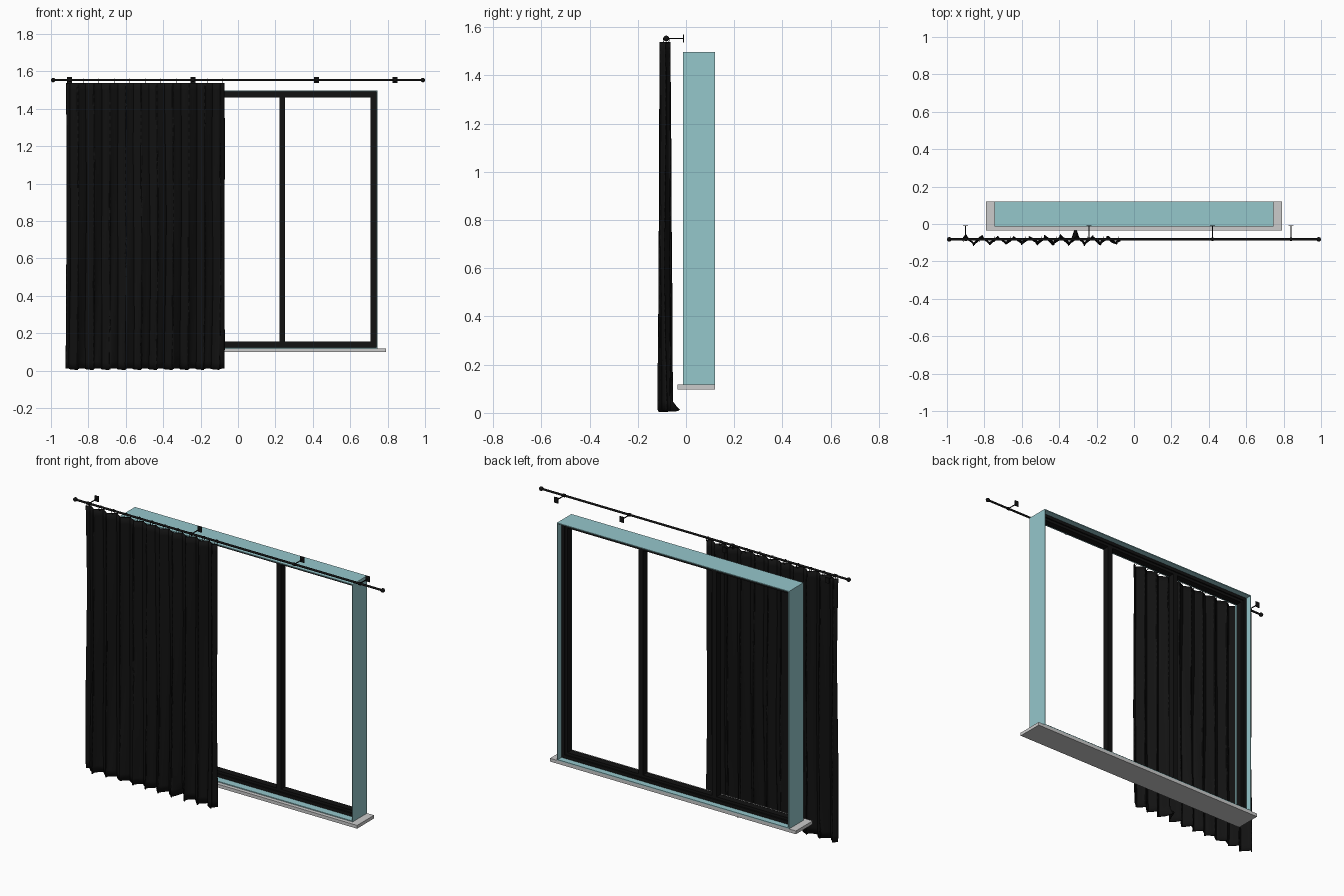
import bpy, bmesh, math
from mathutils import Vector

if "Cube" in bpy.data.objects:
    bpy.data.objects.remove(bpy.data.objects["Cube"])


def material(name, rgb):
    m = bpy.data.materials.new(name)
    m.diffuse_color = (*rgb, 1)
    m.use_nodes = True
    m.node_tree.nodes["Principled BSDF"].inputs["Base Color"].default_value = m.diffuse_color
    return m


BLACK = material("black", (0.006, 0.006, 0.006))
TEAL = material("pale_teal", (0.30, 0.57, 0.60))


def finish(name, bm, mat=None, smooth=False):
    bmesh.ops.recalc_face_normals(bm, faces=bm.faces)
    me = bpy.data.meshes.new(name)
    bm.to_mesh(me)
    bm.free()
    ob = bpy.data.objects.new(name, me)
    bpy.context.collection.objects.link(ob)
    if mat:
        me.materials.append(mat)
    if smooth:
        me.shade_smooth()
    return ob


def box(name, x0, x1, y0, y1, z0, z1, mat=None):
    bm = bmesh.new()
    bmesh.ops.create_cube(bm, size=1)
    for v in bm.verts:
        v.co = Vector((x1 if v.co.x > 0 else x0,
                       y1 if v.co.y > 0 else y0,
                       z1 if v.co.z > 0 else z0))
    return finish(name, bm, mat)


def frame(name, x0, x1, z0, z1, y0, y1, t, mat):
    """Rectangular ring in the xz plane with wall thickness t."""
    bm = bmesh.new()
    loops = []
    for y, d in ((y0, 0), (y1, 0), (y1, t), (y0, t)):
        loops.append([bm.verts.new((x, y, z)) for x, z in
                      ((x0 + d, z0 + d), (x1 - d, z0 + d), (x1 - d, z1 - d), (x0 + d, z1 - d))])
    for i in range(4):
        a, b = loops[i], loops[(i + 1) % 4]
        for j in range(4):
            k = (j + 1) % 4
            bm.faces.new((a[j], a[k], b[k], b[j]))
    return finish(name, bm, mat)


def cylinder(name, a, b, r, sides=16):
    a, b = Vector(a), Vector(b)
    bpy.ops.mesh.primitive_cylinder_add(vertices=sides, radius=r, depth=(b - a).length,
                                        location=(a + b) / 2)
    ob = bpy.context.object
    ob.name = name
    ob.rotation_euler = (b - a).to_track_quat('Z', 'Y').to_euler()
    ob.data.materials.append(BLACK)
    bpy.ops.object.shade_smooth_by_angle()


# Window: sill, lining, outer frame and three sashes
box("sill", -0.79, 0.79, -0.035, 0.12, 0.098, 0.117)
frame("reveal_lining", -0.746, 0.746, 0.117, 1.497, -0.013, 0.12, 0.005, TEAL)
frame("window_frame", -0.741, 0.741, 0.122, 1.492, 0.03, 0.085, 0.018, BLACK)
edges = (-0.723, -0.236, 0.236, 0.723)
for i in range(3):
    frame(f"sash_{i}", edges[i], edges[i + 1], 0.14, 1.474, 0.038, 0.077, 0.015, BLACK)

# Curtain rod, finials and brackets
RY, RZ = -0.082, 1.553
cylinder("curtain_rod", (-0.98, RY, RZ), (0.98, RY, RZ), 0.006)
for s in (-1, 1):
    bpy.ops.mesh.primitive_uv_sphere_add(segments=20, ring_count=12, radius=0.012,
                                         location=(s * 0.988, RY, RZ))
    bpy.context.object.name = "finial"
    bpy.context.object.data.materials.append(BLACK)
    bpy.ops.object.shade_smooth()
for x in (-0.90, -0.24, 0.42, 0.84):
    cylinder("bracket_arm", (x, RY, RZ), (x, -0.01, RZ), 0.003, 10)
    cylinder("bracket_collar", (x - 0.006, RY, RZ), (x + 0.006, RY, RZ), 0.009)
    box("bracket_plate", x - 0.013, x + 0.013, -0.012, -0.008, RZ - 0.016, RZ + 0.017, BLACK)

# Curtain: folded sheet whose waves deepen and wander towards the hem
FOLDS, NX, NZ = 10, 200, 40
X0, X1, Z0, Z1 = -0.918, -0.074, 0.008, 1.538
bm = bmesh.new()
grid = []
for j in range(NZ + 1):
    t = j / NZ
    row = []
    for i in range(NX + 1):
        u = i / NX
        a = 2 * math.pi * FOLDS * u
        drift = 0.35 * t * math.sin(5 * u + 3 * t) + 0.2 * math.sin(7 * t + 13 * u)
        amp = (0.017 + 0.006 * t) * (1 + 0.2 * math.sin(9 * u + 2 * t))
        y = -0.087 + amp * math.sin(a + drift) + 0.003 * t * math.sin(2.3 * a + 6 * t)
        x = X0 + (X1 - X0) * u + 0.008 * math.sin(2 * a + drift) + 0.004 * t * math.sin(4 * t)
        z = Z1 + (Z0 - Z1) * t + 0.004 * t * math.sin(a + 1)
        # small kicked-out corner at the hem
        kick = max(0, 1 - abs(x + 0.315) / 0.022) * max(0, 1 - z / 0.055)
        row.append(bm.verts.new((x, y + 0.055 * kick, z)))
    grid.append(row)
for r, q in zip(grid, grid[1:]):
    for i in range(NX):
        bm.faces.new((r[i], r[i + 1], q[i + 1], q[i]))
curtain = finish("curtain", bm, BLACK, True)
mod = curtain.modifiers.new("thickness", 'SOLIDIFY')
mod.thickness = 0.006
mod.offset = 0

# Curtain rings, one per fold
for k in range(FOLDS + 1):
    x = X0 + 0.008 + (X1 - X0 - 0.016) * k / FOLDS
    bpy.ops.mesh.primitive_torus_add(location=(x, RY, RZ - 0.006), rotation=(0, math.pi / 2, 0),
                                     major_radius=0.013, minor_radius=0.0015,
                                     major_segments=20, minor_segments=6)
    bpy.context.object.name = "curtain_ring"
    bpy.context.object.data.materials.append(BLACK)
    bpy.ops.object.shade_smooth()
